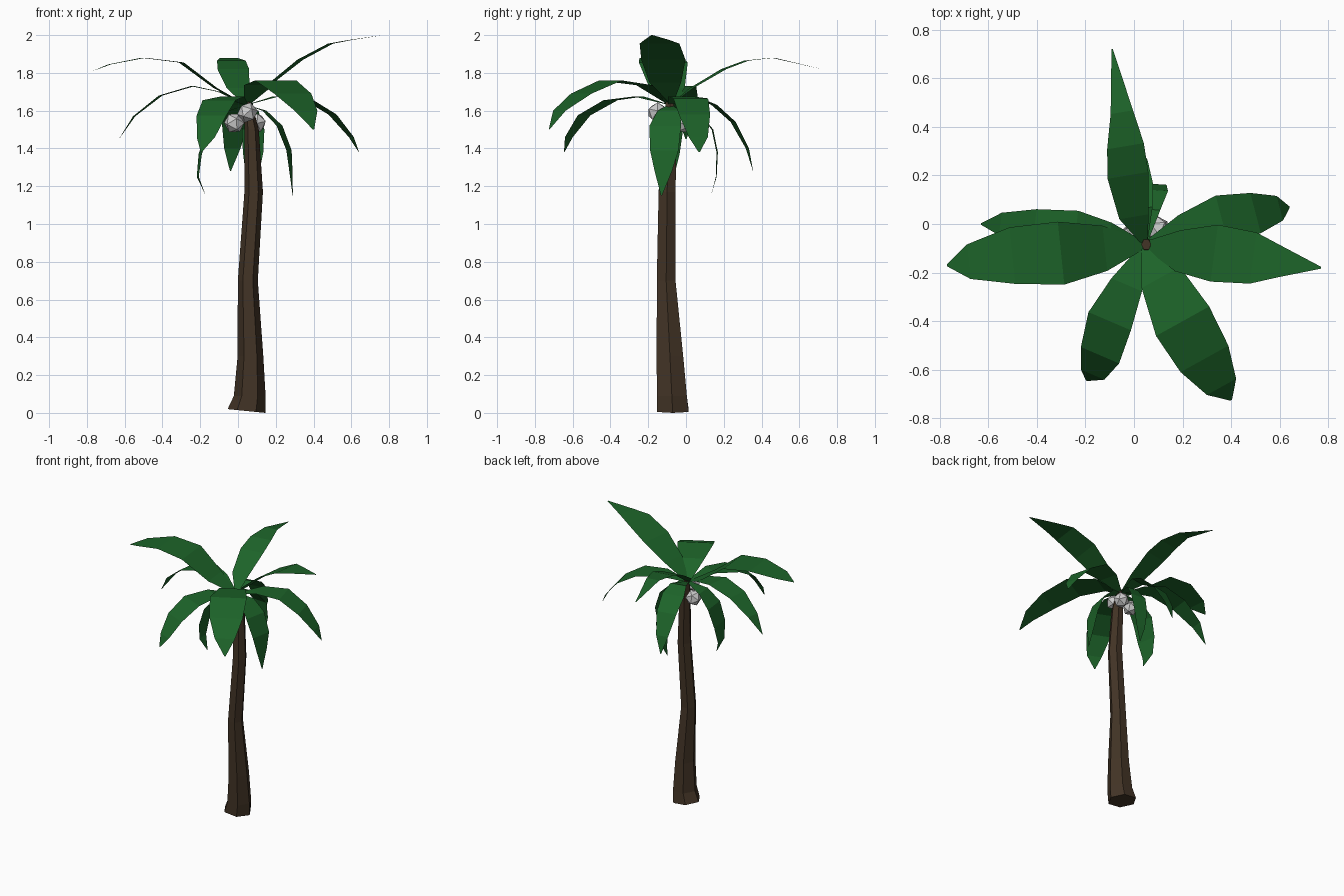
import bpy, math
from mathutils import Vector


def material(name, rgb):
    m = bpy.data.materials.new(name)
    m.diffuse_color = (*rgb, 1)
    return m


GREEN = material("leaf green", (0.012, 0.125, 0.022))
BROWN = material("bark brown", (0.055, 0.034, 0.019))
CROWN = (0.045, -0.085, 1.63)
PROFILE = (0.12, 0.72, 1.0, 0.9, 0.55, 0.03)


def mesh_object(name, verts, faces, mat):
    me = bpy.data.meshes.new(name)
    me.from_pydata(verts, [], faces)
    me.materials.append(mat)
    ob = bpy.data.objects.new(name, me)
    bpy.context.collection.objects.link(ob)
    return ob


def leaf(name, half_width, *path):
    """Flat tapered strip that follows a drooping centre line."""
    pts = [Vector(CROWN)] + [Vector(p) for p in path]
    run = pts[-1] - pts[0]
    side = Vector((-run.y, run.x, 0)).normalized() * half_width
    verts = []
    for p, w in zip(pts, PROFILE):
        verts += [p - side * w, p + side * w]
    faces = [(2*i, 2*i + 2, 2*i + 3, 2*i + 1) for i in range(len(pts) - 1)]
    mesh_object(name, verts, faces, GREEN)


# Trunk: six-sided rings (x, y, z, rx, ry), slightly bent and flared
rings = [(0.045, -0.07, 0.01, 0.1, 0.09), (0.062, -0.075, 0.09, 0.084, 0.085),
         (0.066, -0.085, 0.3, 0.068, 0.075), (0.052, -0.105, 0.7, 0.053, 0.053),
         (0.083, -0.1, 1.17, 0.049, 0.048), (0.072, -0.09, 1.5, 0.038, 0.042),
         (0.05, -0.085, 1.65, 0.02, 0.022)]
N = 6
verts = []
for k, (x, y, z, rx, ry) in enumerate(rings):
    for i in range(N):
        a = math.tau * i / N
        dz = -0.01 * math.cos(a) if k == 0 else 0
        verts.append((x + rx*math.cos(a), y + ry*1.08*math.sin(a), z + dz))
faces = [(k*N + i, k*N + (i+1) % N, (k+1)*N + (i+1) % N, (k+1)*N + i)
         for k in range(len(rings) - 1) for i in range(N)]
faces += [tuple(reversed(range(N))), tuple(range(len(verts) - N, len(verts)))]
mesh_object("trunk", verts, faces, BROWN)

# Upper, rising leaves
leaf("leaf_back_high", 0.085, (0.0, 0.03, 1.72), (-0.025, 0.2, 1.82),
     (-0.035, 0.32, 1.865), (-0.05, 0.46, 1.88), (-0.09, 0.72, 1.82))
leaf("leaf_right_high", 0.118, (0.18, -0.11, 1.75), (0.33, -0.12, 1.87),
     (0.49, -0.14, 1.955), (0.6, -0.155, 1.975), (0.77, -0.18, 2.0))
leaf("leaf_left_high", 0.13, (-0.12, -0.1, 1.72), (-0.3, -0.12, 1.855),
     (-0.5, -0.13, 1.88), (-0.68, -0.155, 1.845), (-0.77, -0.17, 1.81))

# Arching leaves
leaf("leaf_front_right", 0.125, (0.11, -0.22, 1.735), (0.2, -0.4, 1.76),
     (0.29, -0.555, 1.69), (0.36, -0.67, 1.6), (0.4, -0.725, 1.5))
leaf("leaf_front_left", 0.095, (-0.03, -0.25, 1.675), (-0.1, -0.4, 1.655),
     (-0.14, -0.54, 1.575), (-0.17, -0.62, 1.46), (-0.195, -0.645, 1.38))
leaf("leaf_right", 0.095, (0.2, -0.03, 1.675), (0.36, 0.025, 1.665),
     (0.5, 0.045, 1.58), (0.6, 0.065, 1.46), (0.64, 0.07, 1.38))
leaf("leaf_left", 0.085, (-0.1, -0.055, 1.7), (-0.24, -0.03, 1.73),
     (-0.41, -0.015, 1.68), (-0.55, 0.0, 1.57), (-0.63, 0.0, 1.45))
leaf("leaf_back", 0.08, (0.02, 0.06, 1.67), (0.0, 0.15, 1.63),
     (-0.015, 0.25, 1.54), (-0.03, 0.325, 1.4), (-0.04, 0.355, 1.28))

# Hanging leaves
leaf("leaf_hanging_right", 0.085, (0.14, -0.09, 1.6), (0.22, -0.11, 1.52),
     (0.27, -0.115, 1.39), (0.28, -0.12, 1.28), (0.29, -0.13, 1.15))
leaf("leaf_hanging_left", 0.085, (-0.08, -0.09, 1.59), (-0.16, -0.1, 1.5),
     (-0.2, -0.11, 1.37), (-0.213, -0.11, 1.25), (-0.175, -0.11, 1.16))
leaf("leaf_hanging_back", 0.06, (0.065, 0.06, 1.6), (0.08, 0.14, 1.5),
     (0.08, 0.165, 1.38), (0.075, 0.16, 1.25), (0.06, 0.135, 1.16))

# Coconuts
for i, loc in enumerate([(0.05, -0.15, 1.59), (-0.02, -0.06, 1.535),
                         (0.095, -0.02, 1.535)]):
    bpy.ops.mesh.primitive_ico_sphere_add(subdivisions=1, radius=0.056,
                                          location=loc, rotation=(0.4*i, 0.3, i))
    bpy.context.object.name = f"coconut_{i + 1}"
